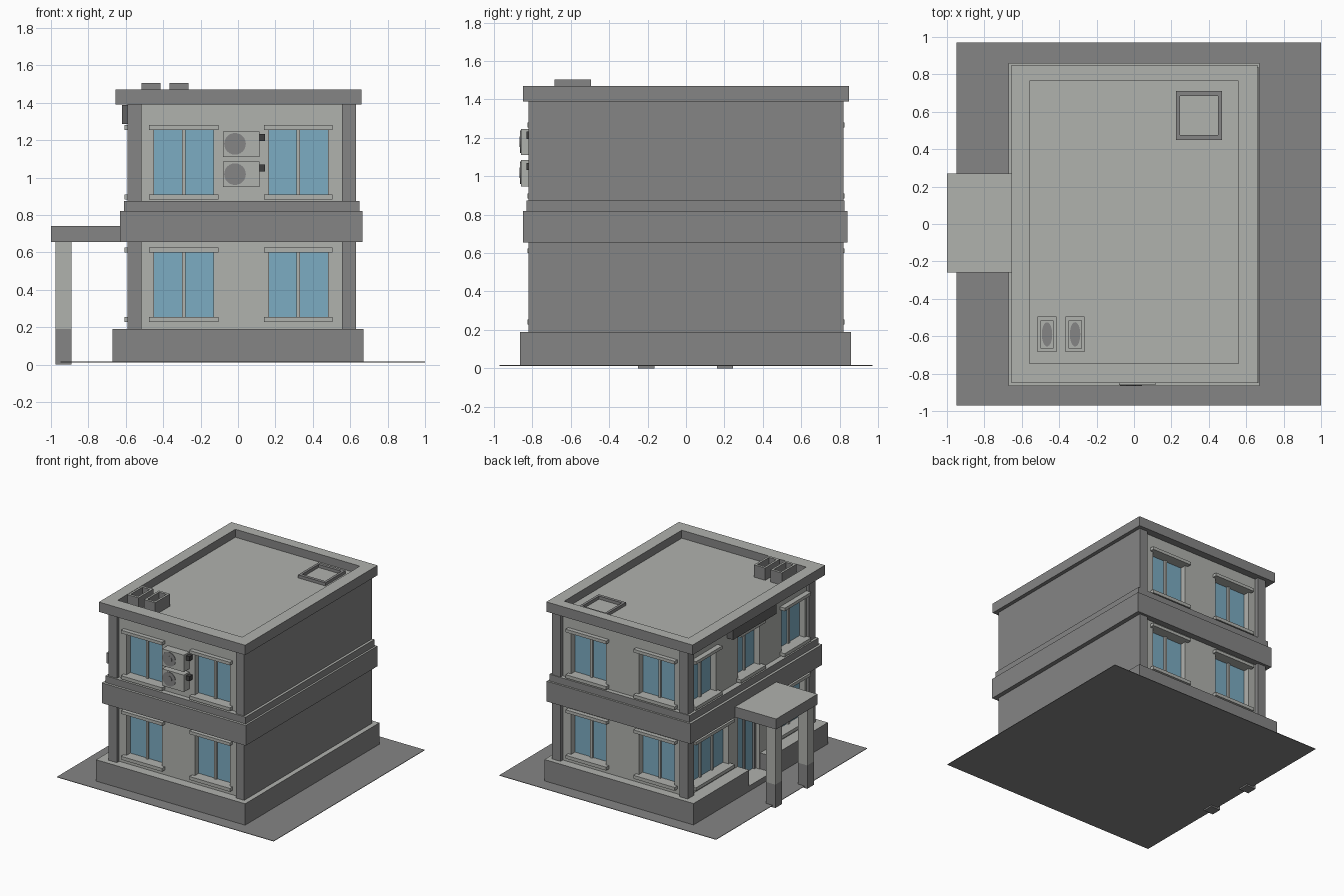
import bpy, bmesh, math

if "Cube" in bpy.data.objects:
    bpy.data.objects.remove(bpy.data.objects["Cube"])


def material(name, r, g, b):
    m = bpy.data.materials.new(name)
    m.diffuse_color = (r, g, b, 1)
    m.use_nodes = True
    m.node_tree.nodes["Principled BSDF"].inputs["Base Color"].default_value = m.diffuse_color
    return m


LIGHT = material("light_plaster", 0.434, 0.445, 0.423)
GREY = material("mid_grey", 0.235, 0.235, 0.235)
BLUE = material("blue_glass", 0.202, 0.413, 0.539)
BLACK = material("dark_metal", 0.051, 0.051, 0.051)
BOARD = material("board_grey", 0.12, 0.12, 0.12)


def finish(name, bm, mat, top=None):
    """Make an object; upward faces take the top material."""
    bmesh.ops.recalc_face_normals(bm, faces=bm.faces)
    bm.normal_update()
    me = bpy.data.meshes.new(name)
    me.materials.append(mat)
    if top:
        me.materials.append(top)
        for f in bm.faces:
            f.material_index = int(f.normal.z > 0.5)
    bm.to_mesh(me)
    bm.free()
    ob = bpy.data.objects.new(name, me)
    bpy.context.collection.objects.link(ob)
    return ob


def box(name, a, b, mat, top=None):
    """Axis-aligned box between two opposite corners."""
    bm = bmesh.new()
    bmesh.ops.create_cube(bm, size=1)
    for v in bm.verts:
        v.co = [(p + q) / 2 + c * abs(q - p) for p, q, c in zip(a, b, v.co)]
    return finish(name, bm, mat, top)


def ring(name, outer, inner, z0, z1, mat, top=None):
    """Rectangular open frame; rectangles are x0, x1, y0, y1."""
    bm = bmesh.new()
    loops = []
    for (x0, x1, y0, y1), z in ((outer, z0), (outer, z1), (inner, z1), (inner, z0)):
        loops.append([bm.verts.new((x, y, z)) for x, y in
                      ((x0, y0), (x1, y0), (x1, y1), (x0, y1))])
    for k in range(4):
        p, q = loops[k], loops[(k + 1) % 4]
        for i in range(4):
            j = (i + 1) % 4
            bm.faces.new((p[i], p[j], q[j], q[i]))
    return finish(name, bm, mat, top)


def disc(name, center, rx, ry, depth, mat, facing_front=False):
    bm = bmesh.new()
    bmesh.ops.create_cone(bm, cap_ends=True, segments=24, radius1=1, radius2=1, depth=depth)
    for v in bm.verts:
        x, y, z = v.co.x * rx, v.co.y * ry, v.co.z
        v.co = (x, z, y) if facing_front else (x, y, z)
    ob = finish(name, bm, mat)
    ob.location = center
    return ob


# Wall frames: u along the wall, d outward from its surface
SIDES = {
    "front": lambda u, d, z: (u, -0.79 - d, z),
    "back": lambda u, d, z: (u, 0.79 + d, z),
    "left": lambda u, d, z: (-0.565 - d, u, z),
}
RECESS = 0.05


def wall(name, side, u0, u1, z0, z1, holes):
    """Wall panel with rectangular openings (u0, u1, z0, z1)."""
    us = sorted({u0, u1, *[h[0] for h in holes], *[h[1] for h in holes]})
    zs = sorted({z0, z1, *[h[2] for h in holes], *[h[3] for h in holes]})
    to = SIDES[side]
    bm = bmesh.new()
    for a, b in zip(us, us[1:]):
        for c, d in zip(zs, zs[1:]):
            mu, mz = (a + b) / 2, (c + d) / 2
            if any(h[0] < mu < h[1] and h[2] < mz < h[3] for h in holes):
                continue
            bm.faces.new([bm.verts.new(to(u, 0, z)) for u, z in
                          ((a, c), (b, c), (b, d), (a, d))])
    bmesh.ops.remove_doubles(bm, verts=bm.verts, dist=1e-5)
    geo = bmesh.ops.extrude_face_region(bm, geom=bm.faces[:], use_keep_orig=True)["geom"]
    shift = [q - p for p, q in zip(to(0, 0, 0), to(0, -RECESS - 0.01, 0))]
    bmesh.ops.translate(bm, vec=shift, verts=[g for g in geo if isinstance(g, bmesh.types.BMVert)])
    return finish(name, bm, LIGHT)


def window(name, side, u0, u1, z0, z1):
    """Glass, mullions, lintel and sill in one opening."""
    to = SIDES[side]
    box(name + "_glass", to(u0, -RECESS - 0.008, z0), to(u1, -RECESS, z1), BLUE)
    n = 2 if u1 - u0 < 0.4 else 3
    for i in range(1, n):
        u = u0 + (u1 - u0) * i / n
        box(name + "_mullion", to(u - 0.01, -RECESS, z0), to(u + 0.01, -RECESS + 0.015, z1), LIGHT)
    over = 0.025 if side != "left" else 0.02
    out = 0.035 if side != "left" else 0.043
    for part, a, b in (("_lintel", z1, z1 + 0.025), ("_sill", z0 - 0.027, z0)):
        box(name + part, to(u0 - over, -0.02, a), to(u1 + over, out, b), LIGHT)


# Ground sheet, plinth with door gap, step
box("ground_sheet", (-0.95, -0.97, 0.012), (1.0, 0.97, 0.016), GREY)
box("plinth", (-0.51, -0.865, 0.015), (0.67, 0.86, 0.19), GREY, LIGHT)
for y0, y1 in ((-0.865, -0.145), (0.145, 0.86)):
    box("plinth_left", (-0.67, y0, 0.015), (-0.51, y1, 0.19), GREY, LIGHT)
box("door_step", (-0.67, -0.145, 0.015), (-0.50, 0.145, 0.06), GREY, LIGHT)

# Inner core, blind right wall, left corner pillars
box("core", (-0.507, -0.732, 0.05), (0.60, 0.732, 1.395), LIGHT)
box("right_wall", (0.555, -0.82, 0.1), (0.63, 0.82, 1.395), GREY)
for y in (-0.78, 0.78):
    box("corner_pillar", (-0.59, y - 0.04, 0.1), (-0.515, y + 0.04, 1.395), GREY)

# Walls and windows for both floors
for floor, base, z0, z1 in (("lower", 0.15, 0.255, 0.60), ("upper", 0.85, 0.91, 1.255)):
    top = 0.67 if floor == "lower" else 1.395
    holes = [(-0.45, -0.13, z0, z1), (0.165, 0.48, z0, z1)]
    for side in ("front", "back"):
        wall(f"{floor}_{side}_wall", side, -0.53, 0.57, base, top, holes)
        for h in holes:
            window(f"{floor}_{side}_window", side, *h)
    if floor == "lower":
        holes = [(0.26, 0.72, z0, z1), (-0.72, -0.26, z0, z1)]
        door = [(-0.14, 0.14, 0.06, 0.60)]
        wall("lower_left_wall", "left", -0.76, 0.76, 0.05, top, holes + door)
    else:
        holes = [(0.42, 0.72, z0, z1), (-0.14, 0.14, z0, z1), (-0.72, -0.42, z0, z1)]
        wall("upper_left_wall", "left", -0.76, 0.76, base, top, holes)
    for h in holes:
        window(f"{floor}_left_window", "left", *h)

# Door
box("door_glass", (-0.515, -0.14, 0.06), (-0.507, 0.14, 0.60), BLUE)
for y in (-0.13, 0, 0.13):
    box("door_frame", (-0.53, y - 0.01, 0.06), (-0.51, y + 0.01, 0.60), GREY)
box("door_frame_top", (-0.53, -0.14, 0.575), (-0.51, 0.14, 0.60), GREY)

# Mid ledges
box("mid_ledge", (-0.63, -0.85, 0.655), (0.665, 0.84, 0.82), GREY, LIGHT)
box("upper_ledge", (-0.61, -0.83, 0.81), (0.65, 0.825, 0.875), GREY, LIGHT)

# Roof parapet and deck
ring("parapet", (-0.655, 0.66, -0.85, 0.85), (-0.56, 0.56, -0.745, 0.765),
     1.39, 1.47, GREY, LIGHT)
box("roof_deck", (-0.57, -0.755, 1.391), (0.57, 0.775, 1.405), LIGHT)

# Roof hatch and two vents
ring("roof_hatch", (0.225, 0.47, 0.45, 0.71), (0.245, 0.45, 0.475, 0.685), 1.40, 1.43, GREY)
for x in (-0.465, -0.315):
    ring("roof_vent", (x - 0.05, x + 0.05, -0.685, -0.495),
         (x - 0.033, x + 0.033, -0.665, -0.515), 1.40, 1.505, GREY, LIGHT)
    disc("vent_opening", (x, -0.59, 1.408), 0.028, 0.065, 0.008, GREY)

# Porch canopy and two-tone columns
box("porch_canopy", (-1.0, -0.26, 0.655), (-0.6, 0.27, 0.74), GREY, LIGHT)
for y in (-0.207, 0.203):
    box("porch_column", (-0.975, y - 0.042, 0.19), (-0.89, y + 0.042, 0.66), LIGHT)
    box("porch_column_base", (-0.975, y - 0.042, 0.0), (-0.89, y + 0.042, 0.19), GREY)

# Blank board above the porch
box("entrance_board", (-0.62, -0.28, 1.285), (-0.56, 0.28, 1.387), BOARD)

# Outdoor air units
for z in (1.18, 1.018):
    box("air_unit", (-0.08, -0.86, z - 0.07), (0.115, -0.78, z + 0.067), LIGHT)
    disc("air_unit_fan", (-0.016, -0.861, z), 0.058, 0.058, 0.006, GREY, True)
    disc("air_unit_hub", (-0.016, -0.864, z), 0.027, 0.027, 0.006, GREY, True)
    box("air_unit_pipe", (0.11, -0.83, z + 0.015), (0.145, -0.78, z + 0.052), BLACK)
